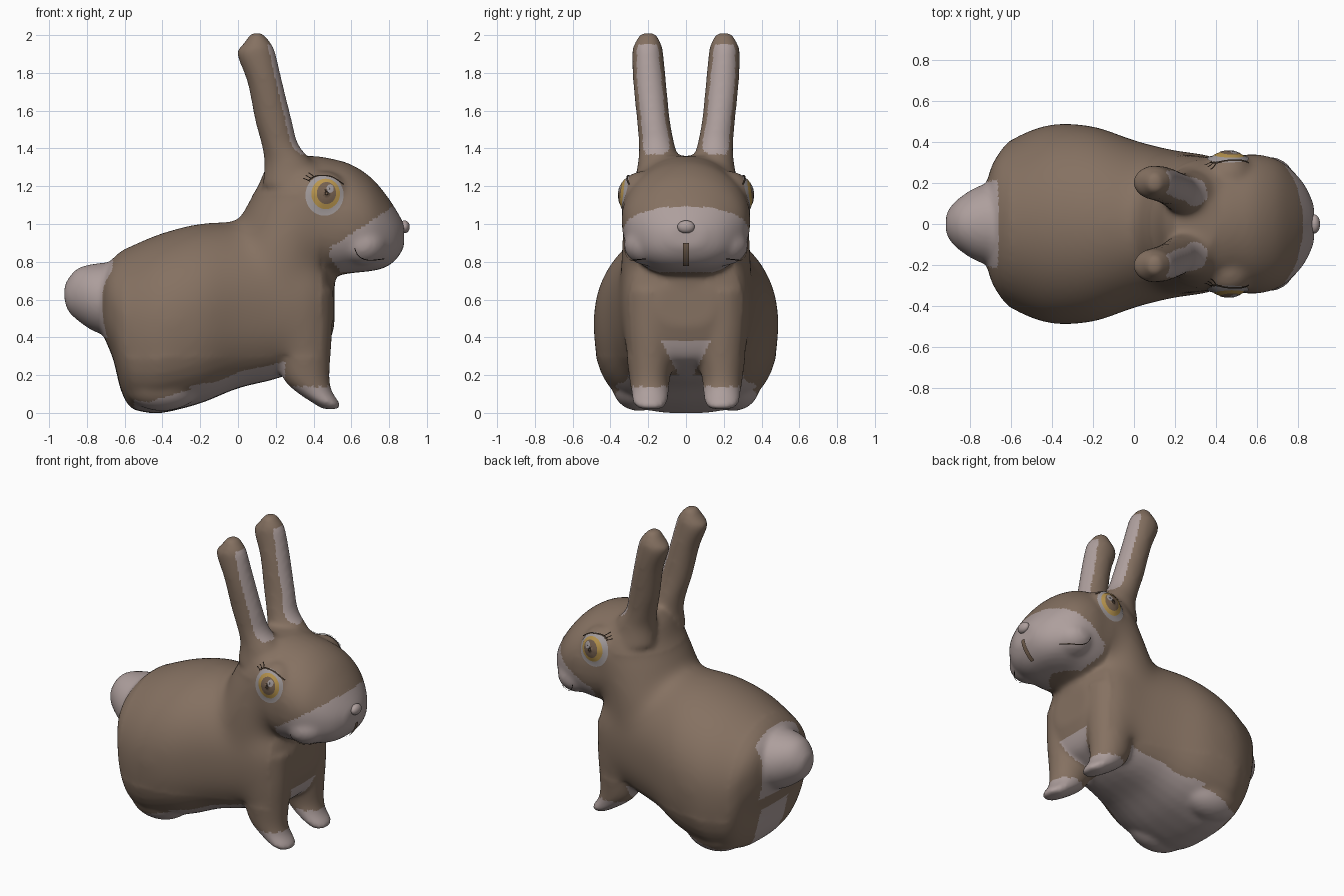
import bpy, bmesh, math
from mathutils import Vector
from mathutils.bvhtree import BVHTree

if "Cube" in bpy.data.objects:
    bpy.data.objects.remove(bpy.data.objects["Cube"])


def material(name, rgb):
    m = bpy.data.materials.new(name)
    m.use_nodes = True
    m.diffuse_color = (*rgb, 1)
    m.node_tree.nodes["Principled BSDF"].inputs["Base Color"].default_value = (*rgb, 1)
    return m


BROWN = material("brown fur", (.235, .165, .12))
PALE = material("pale fur", (.42, .345, .335))
GREY = material("eye grey", (.36, .325, .325))
GOLD = material("iris gold", (.48, .30, .075))
DARK = material("dark line", (.04, .027, .018))
PUPIL = material("pupil brown", (.18, .12, .08))


def add_object(name, bm, *mats):
    me = bpy.data.meshes.new(name)
    bm.to_mesh(me)
    bm.free()
    for m in mats:
        me.materials.append(m)
    me.shade_smooth()
    ob = bpy.data.objects.new(name, me)
    bpy.context.collection.objects.link(ob)
    return ob


def refine(rows, n=4):
    """Catmull-Rom between cross-section rows."""
    out = []
    for i in range(len(rows) - 1):
        quad = [rows[max(0, min(len(rows) - 1, i + k))] for k in (-1, 0, 1, 2)]
        for s in range(n):
            t = s / n
            out.append([b + .5 * t * (c - a + t * (2*a - 5*b + 4*c - d + t * (3*(b - c) + d - a)))
                        for a, b, c, d in zip(*quad)])
    return out + [rows[-1]]


def loft(bm, rows, along, low=2.0, sides=40):
    """Rows: position, two limits in the side plane, two limits in y."""
    rings = []
    for p, a0, a1, b0, b1 in refine(rows):
        ring = []
        for k in range(sides):
            c, s = math.cos(math.tau * k / sides), math.sin(math.tau * k / sides)
            e = 2 / (low if s < 0 else 2)
            a = (a0 + a1) / 2 + (a1 - a0) / 2 * math.copysign(abs(s) ** e, s)
            b = (b0 + b1) / 2 + (b1 - b0) / 2 * math.copysign(abs(c) ** e, c)
            ring.append(bm.verts.new((p, b, a) if along == "x" else (a, b, p)))
        rings.append(ring)
    for r, q in zip(rings, rings[1:]):
        for k in range(sides):
            j = (k + 1) % sides
            bm.faces.new((r[k], r[j], q[j], q[k]))
    bm.faces.new(rings[0][::-1])
    bm.faces.new(rings[-1])


def even(rows):
    return [(p, a, b, -w, w) for p, a, b, w in rows]


bm = bmesh.new()
# Torso with broad haunches
loft(bm, even([(-.74, .48, .68, .12), (-.70, .38, .77, .27), (-.66, .28, .82, .345),
               (-.62, .12, .855, .395), (-.57, .03, .885, .43), (-.5, .005, .915, .46),
               (-.4, 0, .955, .49), (-.2, .05, 1.005, .48), (0, .13, 1.01, .41),
               (.2, .18, 1, .36), (.38, .25, .96, .335), (.46, .31, .86, .28),
               (.51, .46, .7, .15)]), "x", 2.7)
# Tail
loft(bm, even([(-.92, .6, .67, .04), (-.9, .54, .71, .08), (-.85, .49, .765, .13),
               (-.76, .43, .79, .185), (-.65, .4, .8, .21)]), "x")
# Neck
loft(bm, even([(.65, -.1, .51, .35), (.85, -.06, .54, .345), (1, 0, .6, .335),
               (1.1, .045, .62, .325), (1.2, .105, .6, .3), (1.3, .15, .5, .24),
               (1.36, .2, .4, .15)]), "z")
# Head and muzzle
loft(bm, even([(.1, .95, 1.18, .18), (.2, .85, 1.31, .28), (.3, .79, 1.35, .315),
               (.4, .745, 1.36, .33), (.5, .725, 1.345, .335), (.6, .74, 1.315, .34),
               (.7, .75, 1.25, .315), (.78, .77, 1.16, .255), (.84, .815, 1.07, .18),
               (.88, .88, 1, .09)]), "x", 2.5)
for side in (-1, 1):
    # Front leg with pointed foot
    loft(bm, [(z, a, b, side * c, side * d) for z, a, b, c, d in
              [(.02, .45, .54, .13, .24), (.05, .4, .54, .1, .28), (.11, .31, .5, .09, .29),
               (.18, .24, .485, .085, .3), (.3, .2, .49, .06, .315), (.45, .15, .5, .03, .335),
               (.65, .1, .505, .01, .345)]], "z")
    # Ear
    loft(bm, [(z, a, b, side * c, side * d) for z, a, b, c, d in
              [(1.2, .13, .46, .03, .28), (1.32, .14, .4, .035, .255), (1.42, .125, .32, .06, .25),
               (1.55, .09, .285, .085, .26), (1.75, .05, .235, .105, .28), (1.9, -.005, .2, .12, .285),
               (1.95, .025, .18, .13, .275), (2.012, .07, .13, .16, .24)]], "z")
    # Cheek, eye and hind foot swellings
    for centre, size in (((.66, .2, .89), (.13, .13, .11)), ((.46, .23, 1.15), (.13, .125, .13)),
                         ((-.4, .25, .14), (.2, .14, .13))):
        v = bmesh.ops.create_uvsphere(bm, u_segments=24, v_segments=16, radius=1)["verts"]
        for w in v:
            w.co = [s * c + o for s, c, o in zip(size, w.co, (centre[0], side * centre[1], centre[2]))]
bmesh.ops.recalc_face_normals(bm, faces=bm.faces)
source = add_object("fur_source", bm)

# Fuse the parts into one soft skin
rm = source.modifiers.new("fuse", "REMESH")
rm.mode, rm.voxel_size = "VOXEL", .014
sm = source.modifiers.new("soften", "SMOOTH")
sm.factor, sm.iterations = .5, 14
fused = bpy.data.meshes.new_from_object(source.evaluated_get(bpy.context.evaluated_depsgraph_get()))
bpy.data.objects.remove(source)
bm = bmesh.new()
bm.from_mesh(fused)
# Melt the creases at shoulder and neck
shoulder = [v for v in bm.verts if .3 < v.co.z < 1.15 and -.6 < v.co.x < .44]
for _ in range(60):
    bmesh.ops.smooth_vert(bm, verts=shoulder, factor=.5,
                          use_axis_x=True, use_axis_y=True, use_axis_z=True)
bm.normal_update()


def is_pale(c, n):
    x, y, z = c
    if z > 1.37:
        return z < 1.95 and n.x > .62
    if z > .745 and x > 0:
        return x > .49 + max(0, .82 - z) * .75 and z < .89 + .65 * (x - .51)
    if x < -.55:
        return (x < -.68 + .1 * abs(z - .62) and abs(y) < .21 and z > .4) or (z < .3 and abs(y) < .14)
    if x > .25:
        return z < .14 or (z < .38 and abs(y) < .04 + .5 * (z - .2))
    return z < .14 + .3 * (x + .2) or (n.z < -.7 and z < .25)


for f in bm.faces:
    f.material_index = int(is_pale(f.calc_center_median(), f.normal))
skin = BVHTree.FromBMesh(bm)
add_object("rabbit_body", bm, BROWN, PALE)


def on_skin(u, z, side, lift):
    """Project a point from the side, or from the front when side is 0."""
    start, ray = ((u, side * 2, z), (0, -side, 0)) if side else ((2, u, z), (-1, 0, 0))
    hit, normal, _, _ = skin.ray_cast(Vector(start), Vector(ray))
    return hit + normal * lift


def disc(name, u, z, ru, rz, side, lift, mat):
    bm, n = bmesh.new(), 32
    mid = bm.verts.new(on_skin(u, z, side, lift))
    prev = None
    for r in (.25, .5, .75, 1):
        ring = [bm.verts.new(on_skin(u + ru * r * math.cos(math.tau * k / n),
                                     z + rz * r * math.sin(math.tau * k / n), side, lift))
                for k in range(n)]
        for k in range(n):
            j = (k + 1) % n
            bm.faces.new((prev[k], prev[j], ring[j], ring[k]) if prev else (mid, ring[k], ring[j]))
        prev = ring
    if side > 0:
        bmesh.ops.reverse_faces(bm, faces=bm.faces)
    add_object(name, bm, mat)


def line(name, points, side, width, mat=DARK):
    """Flat ribbon lying on the skin."""
    bm, prev = bmesh.new(), None
    pts = [Vector(p) for p in refine(points)]
    for i, p in enumerate(pts):
        d = (pts[min(i + 1, len(pts) - 1)] - pts[max(i - 1, 0)]).normalized() * width
        pair = [bm.verts.new(on_skin(p.x - s * d.y, p.y + s * d.x, side, .009)) for s in (-1, 1)]
        if prev:
            bm.faces.new((prev[0], pair[0], pair[1], prev[1]))
        prev = pair
    if side > 0:
        bmesh.ops.reverse_faces(bm, faces=bm.faces)
    add_object(name, bm, mat)


for side, tag in ((1, "left"), (-1, "right")):
    # Layered eye
    disc(tag + "_eye_white", .458, 1.15, .1, .106, side, .004, GREY)
    disc(tag + "_iris", .464, 1.158, .073, .078, side, .006, GOLD)
    disc(tag + "_pupil", .468, 1.163, .048, .055, side, .008, PUPIL)
    disc(tag + "_eye_glint", .486, 1.185, .018, .021, side, .0095, GREY)
    # Lid and lashes
    line(tag + "_eyelid", [(.375, 1.225), (.42, 1.248), (.49, 1.245), (.555, 1.205)], side, .003)
    for k in range(3):
        line(f"{tag}_lash_{k}", [(.385 + .012 * k, 1.222 + .01 * k),
                                 (.345 + .014 * k, 1.238 + .014 * k)], side, .0022)
    # Smile
    line(tag + "_smile", [(.62, .875), (.64, .835), (.69, .815), (.77, .822)], side, .002)

# Mouth slit and nose
line("mouth_slit", [(0, .785), (0, .83), (0, .9)], 0, .015, PUPIL)
bm = bmesh.new()
bmesh.ops.create_uvsphere(bm, u_segments=24, v_segments=16, radius=1)
bmesh.ops.scale(bm, vec=(.027, .046, .034), verts=bm.verts)
bmesh.ops.translate(bm, vec=(.882, 0, .985), verts=bm.verts)
add_object("nose", bm, PALE)
